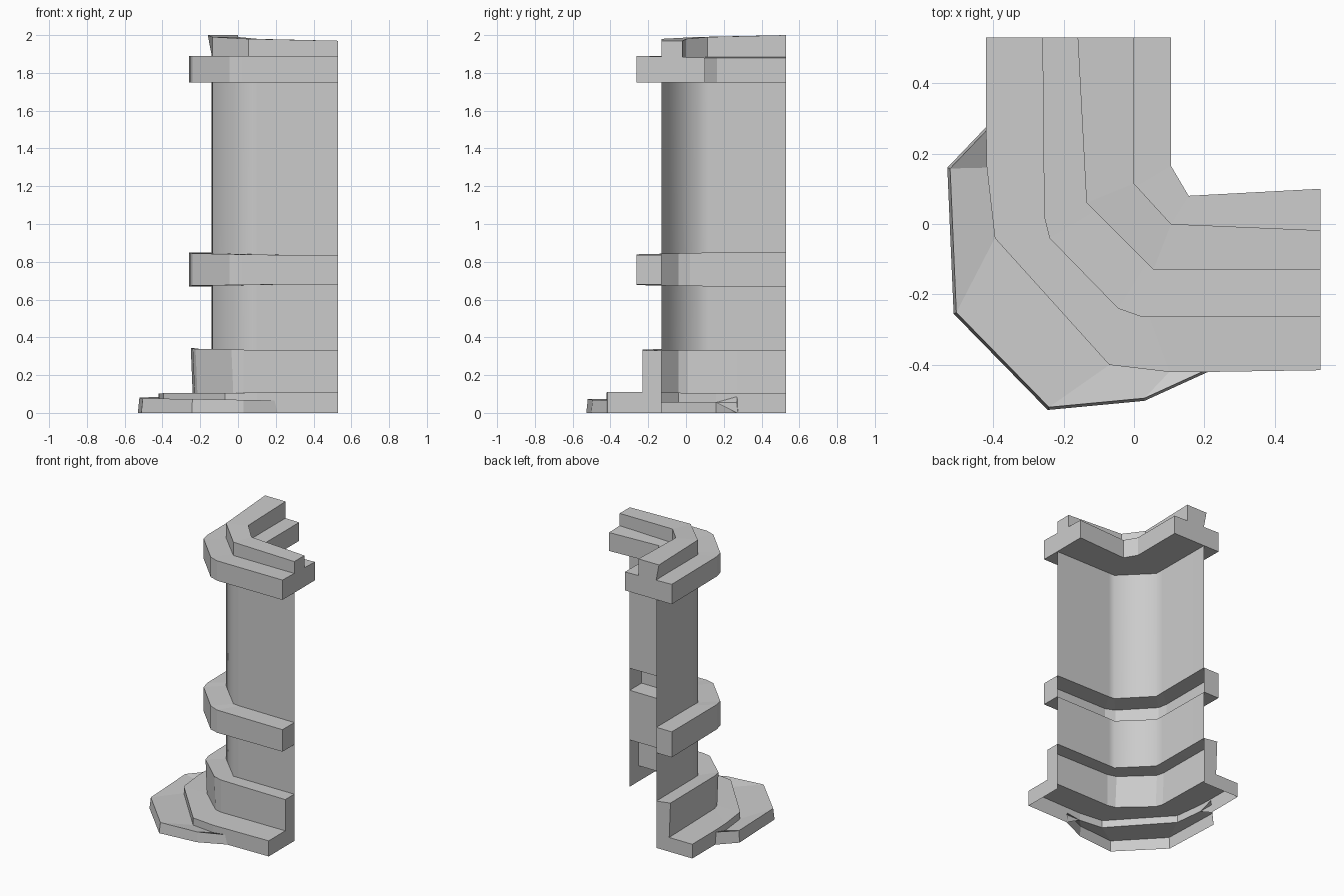
import bpy
import math

if "Cube" in bpy.data.objects:
    bpy.data.objects.remove(bpy.data.objects["Cube"], do_unlink=True)

stone = bpy.data.materials.new("grey_stone")
stone.use_nodes = True
stone.diffuse_color = (0.6, 0.6, 0.6, 1)
shader = next(n for n in stone.node_tree.nodes if n.type == "BSDF_PRINCIPLED")
shader.inputs["Base Color"].default_value = (0.6, 0.6, 0.6, 1)
shader.inputs["Roughness"].default_value = 0.8


def level(path, start, end=None):
    """Lift a plan path to a height that may slope from start to end."""
    end = start if end is None else end
    last = len(path) - 1
    return [(x, y, start + (end - start) * i / last) for i, (x, y) in enumerate(path)]


def loft(name, rings, closed=False, caps=False, foot=None, smooth=False):
    """Skin between rings listed from the bottom outwards and up."""
    count = len(rings[0])
    verts = [p for ring in rings for p in ring]
    faces = []
    pairs = [(k, k + 1) for k in range(len(rings) - 1)]
    if closed:
        pairs.append((len(rings) - 1, 0))
    for a, b in pairs:
        for i in range(count - 1):
            faces.append((a * count + i, a * count + i + 1, b * count + i + 1, b * count + i))
    if caps:
        first = [k * count for k in range(len(rings))]
        final = [k * count + count - 1 for k in range(len(rings))]
        if foot:
            first.append(len(verts))
            final.append(len(verts) + 1)
            verts += [foot[0], foot[-1]]
        faces += [first, final[::-1]]
    mesh = bpy.data.meshes.new(name)
    mesh.from_pydata(verts, [], faces)
    mesh.materials.append(stone)
    obj = bpy.data.objects.new(name, mesh)
    bpy.context.collection.objects.link(obj)
    if smooth:
        bpy.ops.object.select_all(action="DESELECT")
        obj.select_set(True)
        bpy.context.view_layer.objects.active = obj
        bpy.ops.object.shade_smooth_by_angle(angle=math.radians(50))
    return obj


def split_arms(path, start_pt, end_pt):
    """Add one extra point on each straight arm."""
    return path[:1] + [start_pt] + path[1:-1] + [end_pt] + path[-1:]


# Plan paths around the corner
wall = [(-.14, .53), (-.137, .12), (-.135, .06), (.055, -.13), (.1, -.13), (.53, -.13)]
band = [(-.26, .53), (-.255, .02), (-.24, -.04), (-.045, -.24), (.02, -.263), (.53, -.262)]
step = [(-.25, .53), (-.24, .01), (-.225, -.04), (-.035, -.215), (.03, -.23), (.53, -.23)]
ledge = [(-.42, .53), (-.42, .27), (-.418, .16), (-.395, -.04),
         (-.07, -.4), (.1, -.42), (.21, -.42), (.53, -.415)]
cornice_back = [(.105, .53), (.105, .165), (.105, .165), (.155, .08), (.155, .08), (.53, .1)]
coping_front = [(-.16, .53), (-.135, .06), (.055, -.13), (.53, -.13)]
coping_back = [(0, .53), (0, .115), (.105, 0), (.53, -.018)]
slab_edge = [(-.42, .275), (-.53, .16), (-.512, -.255), (-.245, -.528), (.03, -.502), (.21, -.42)]

# Wall sheets between the mouldings
loft("lower_wall", [level(wall, .33), level(wall, .67, .68)], smooth=True)
loft("upper_wall", [level(wall, .85, .835), level(wall, 1.75)], smooth=True)

# Hollow middle band
loft("middle_band", [level(wall, .67, .68), level(band, .67, .68),
                     level(band, .85, .835), level(wall, .85, .835)], caps=True)

# Cornice, with duplicate corner points on the back merged away
cornice = loft("cornice", [level(cornice_back, 1.75), level(band, 1.75),
                           level(band, 1.89), level(cornice_back, 1.88)],
               closed=True, caps=True)
cornice.modifiers.new("weld", "WELD").merge_threshold = .0005

# Coping on top of the cornice
coping_foot = [(x + (.025 if i == 0 else 0), y) for i, (x, y) in enumerate(coping_front)]
loft("coping", [level(coping_foot, 1.87), level(coping_front, 2, 1.97),
                level(coping_back, 2, 1.97), level(coping_back, 1.87)], caps=True)

# Stepped hollow base, its lower edge raised where the slab joins it
step = split_arms(step, (-.245, .27), (.21, -.23))
base_wall = split_arms(wall, (-.138, .27), (.21, -.13))
ledge_low = [(x, y, .055 if 1 < i < 6 else 0) for i, (x, y) in enumerate(ledge)]
step_low = [(x + (.01 if x < 0 else 0), y) for x, y in step]
loft("stepped_base", [ledge_low, level(ledge, .1, .11), level(step_low, .1, .11),
                      level(step, .345, .33), level(base_wall, .33)],
     caps=True, foot=level(base_wall, 0))

# Faceted corner slab, open below
slab_top = [(x * .985, y * .985) for x, y in slab_edge]
slab_inner = ledge[1:-1]
loft("corner_slab", [level(slab_edge, 0), level(slab_top, .085, .065),
                     level(slab_inner, .055)])
